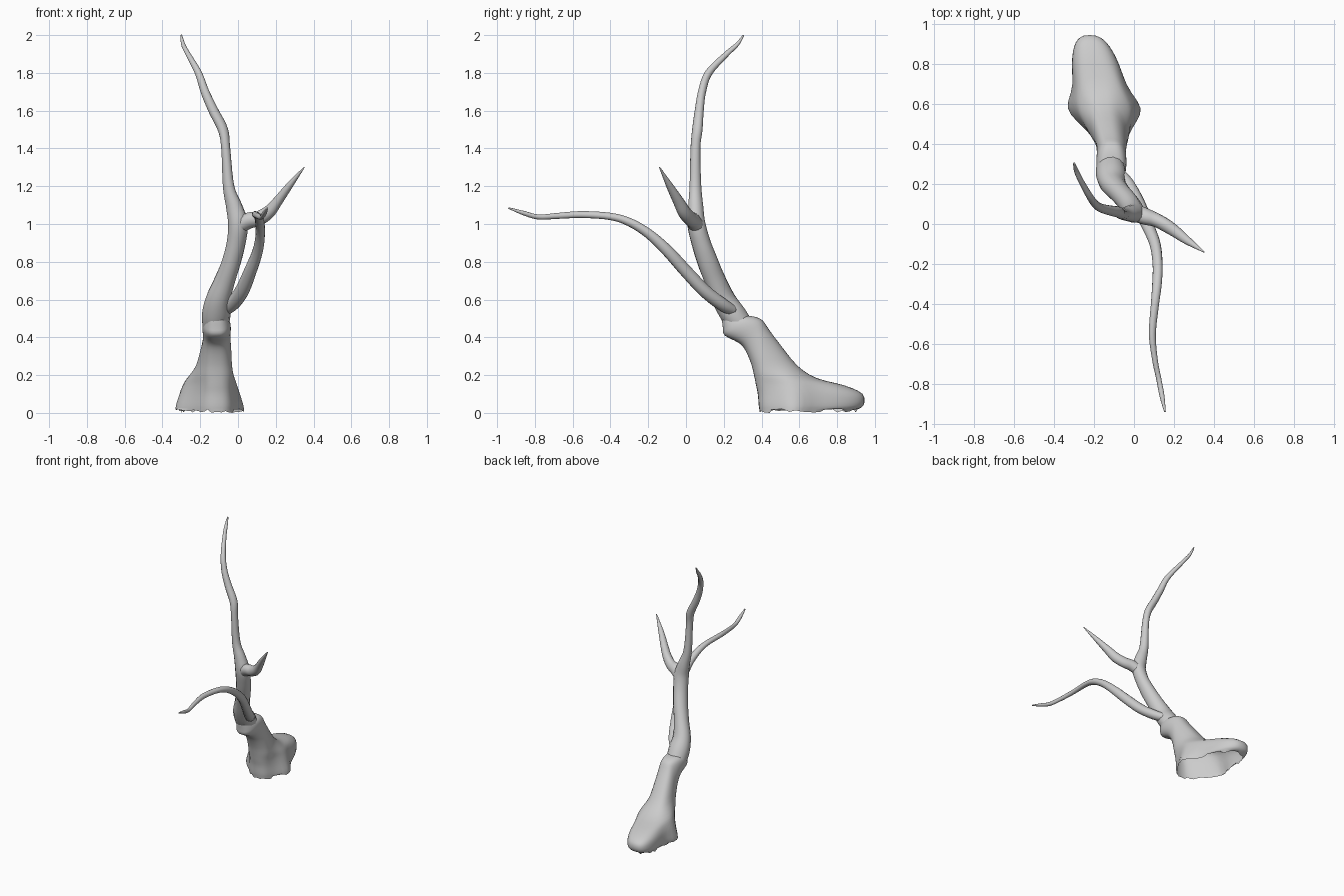
import bpy, bmesh, math, random
from mathutils import Vector

random.seed(4)


def smooth_rows(rows, steps):
    """Catmull-Rom interpolation through rows of numbers."""
    out = []
    n = len(rows)
    for i in range(n - 1):
        a, b, c, d = (rows[max(i - 1, 0)], rows[i], rows[i + 1], rows[min(i + 2, n - 1)])
        for k in range(steps):
            t = k / steps
            out.append([0.5 * (2 * q + (r - p) * t + (2 * p - 5 * q + 4 * r - s) * t * t
                               + (3 * q - p - 3 * r + s) * t ** 3)
                        for p, q, r, s in zip(a, b, c, d)])
    out.append(list(rows[-1]))
    return out


def loft(name, rings, cap_start, cap_end):
    bm = bmesh.new()
    loops = [[bm.verts.new(p) for p in ring] for ring in rings]
    n = len(loops[0])
    for lo, hi in zip(loops, loops[1:]):
        for i in range(n):
            j = (i + 1) % n
            bm.faces.new((lo[i], lo[j], hi[j], hi[i]))
    if cap_start:
        bm.faces.new(loops[0][::-1])
    if cap_end:
        bm.faces.new(loops[-1])
    bmesh.ops.recalc_face_normals(bm, faces=bm.faces)
    me = bpy.data.meshes.new(name)
    bm.to_mesh(me)
    bm.free()
    ob = bpy.data.objects.new(name, me)
    bpy.context.collection.objects.link(ob)
    for p in me.polygons:
        p.use_smooth = True
    return ob


def limb(name, points, sides=14, steps=5):
    """Tapered tube through (x, y, z, radius) points."""
    path = smooth_rows(points, steps)
    pos = [Vector(p[:3]) for p in path]
    u = Vector((1, 0, 0))
    rings = []
    for i, p in enumerate(path):
        t = (pos[min(i + 1, len(pos) - 1)] - pos[max(i - 1, 0)]).normalized()
        u = (u - t * u.dot(t)).normalized()
        v = t.cross(u)
        ring = []
        for k in range(sides):
            a = 2 * math.pi * k / sides
            r = p[3] * (1 + 0.05 * math.sin(2 * a + i * 0.25))
            ring.append(pos[i] + (u * math.cos(a) + v * math.sin(a)) * r)
        rings.append(ring)
    return loft(name, rings, True, True)


# Main stem, from inside the stump to the top twig
limb("main_stem", [
    (-0.12, 0.31, 0.43, 0.065), (-0.115, 0.25, 0.52, 0.072), (-0.105, 0.20, 0.60, 0.064),
    (-0.07, 0.155, 0.70, 0.056), (-0.035, 0.115, 0.80, 0.053), (-0.01, 0.08, 0.90, 0.05),
    (0.0, 0.055, 1.0, 0.05), (-0.02, 0.052, 1.09, 0.042), (-0.05, 0.05, 1.2, 0.031),
    (-0.065, 0.05, 1.4, 0.025), (-0.08, 0.06, 1.5, 0.027), (-0.13, 0.07, 1.6, 0.025),
    (-0.175, 0.085, 1.7, 0.022), (-0.21, 0.12, 1.8, 0.019), (-0.265, 0.215, 1.9, 0.014),
    (-0.29, 0.27, 1.95, 0.011), (-0.30, 0.305, 2.0, 0.004)])

# Long low branch reaching to the front
limb("front_branch", [
    (-0.07, 0.25, 0.54, 0.028), (-0.03, 0.19, 0.575, 0.036), (0.02, 0.10, 0.645, 0.036),
    (0.065, 0.0, 0.75, 0.033), (0.105, -0.10, 0.86, 0.029), (0.118, -0.20, 0.95, 0.025),
    (0.115, -0.30, 1.01, 0.023), (0.105, -0.40, 1.04, 0.02), (0.092, -0.55, 1.05, 0.018),
    (0.105, -0.68, 1.043, 0.015), (0.125, -0.78, 1.037, 0.013), (0.14, -0.86, 1.058, 0.012),
    (0.155, -0.94, 1.085, 0.004)])

# Short branch forking off to the right
limb("side_branch", [
    (-0.015, 0.065, 0.97, 0.04), (0.05, 0.04, 1.015, 0.042), (0.11, 0.02, 1.03, 0.037),
    (0.165, -0.01, 1.065, 0.034), (0.21, -0.04, 1.12, 0.028), (0.27, -0.085, 1.2, 0.019),
    (0.35, -0.14, 1.3, 0.003)])

# Stump: rings of (front z, front y, back z, back y, half width)
stump_rows = smooth_rows([
    (0.01, 0.39, 0.015, 0.90, 0.125), (0.04, 0.385, 0.04, 0.94, 0.13),
    (0.10, 0.38, 0.10, 0.935, 0.125), (0.15, 0.37, 0.145, 0.84, 0.115),
    (0.20, 0.36, 0.185, 0.69, 0.105), (0.26, 0.345, 0.25, 0.59, 0.09),
    (0.33, 0.315, 0.36, 0.50, 0.077), (0.37, 0.28, 0.44, 0.44, 0.073),
    (0.41, 0.205, 0.49, 0.405, 0.075), (0.45, 0.195, 0.51, 0.36, 0.07),
    (0.50, 0.19, 0.515, 0.31, 0.055)], 3)
SIDES = 48
rings = []
for i, (zf, yf, zb, yb, w) in enumerate(stump_rows):
    ring = []
    for k in range(SIDES):
        a = 2 * math.pi * k / SIDES
        t = 0.5 - 0.5 * math.cos(a)
        y, z, s = yf + (yb - yf) * t, zf + (zb - zf) * t, math.sin(a)
        side = math.copysign(abs(s) ** 0.75, s)
        # root flare on both sides near the ground
        flare = 0.065 * max(0, 1 - z / 0.25) * math.exp(-((y - 0.57) / 0.09) ** 2)
        x = -0.113 - 0.2 * max(0, y - 0.4) + side * (w + flare)
        if i == 0:
            z = random.uniform(0.0, 0.025)  # ragged lower rim
        ring.append((x, y, z))
    rings.append(ring)
rings[0][5] = (*rings[0][5][:2], 0.0)
loft("stump", rings, False, True)
